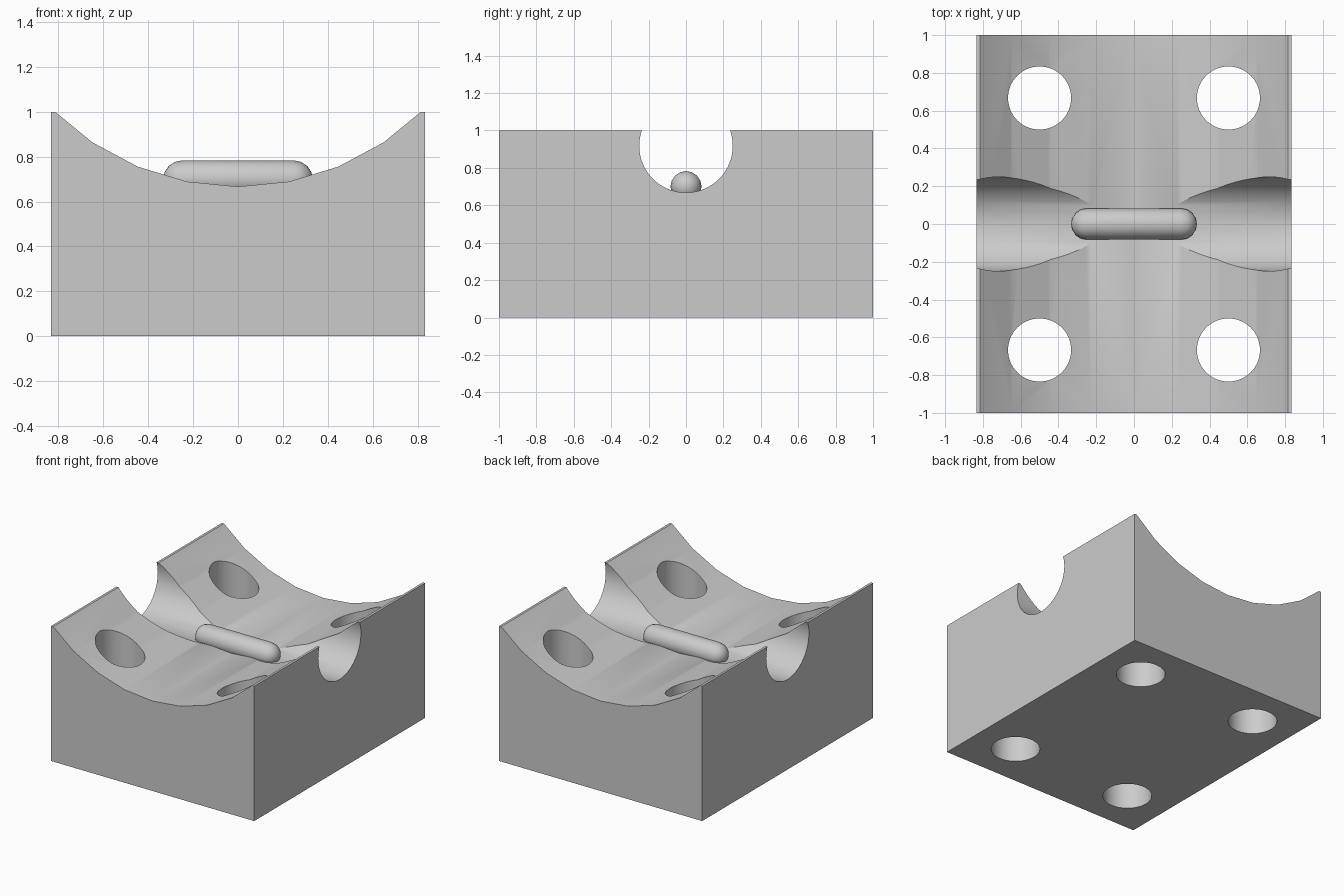
import bpy, bmesh, math
from mathutils import Matrix

if "Cube" in bpy.data.objects:
    bpy.data.objects.remove(bpy.data.objects["Cube"])

grey = bpy.data.materials.new("plain grey")
grey.diffuse_color = (0.6, 0.6, 0.6, 1)
grey.use_nodes = True
grey.node_tree.nodes["Principled BSDF"].inputs["Base Color"].default_value = grey.diffuse_color


def add_object(name, bm):
    bmesh.ops.recalc_face_normals(bm, faces=bm.faces)
    mesh = bpy.data.meshes.new(name)
    bm.to_mesh(mesh)
    bm.free()
    ob = bpy.data.objects.new(name, mesh)
    bpy.context.collection.objects.link(ob)
    mesh.materials.append(grey)
    return ob


def cylinder(name, radius, depth, matrix, sides=64):
    bm = bmesh.new()
    bmesh.ops.create_cone(bm, cap_ends=True, segments=sides, radius1=radius,
                          radius2=radius, depth=depth, matrix=matrix)
    return add_object(name, bm)


def smooth(ob):
    bpy.ops.object.select_all(action='DESELECT')
    bpy.context.view_layer.objects.active = ob
    ob.select_set(True)
    bpy.ops.object.shade_smooth_by_angle(angle=math.radians(30))


# Block with the broad hollow as an extruded profile
W, R, CZ = 0.833, 1.1667, 1.8333
arc = []
for i in range(-3, 4):
    a = i * math.pi / 16
    arc.append((R * math.sin(a), CZ - R * math.cos(a)))
profile = [(-W, 0), (W, 0), (W, 1), (0.815, 1)] + arc[::-1] + [(-0.815, 1), (-W, 1)]
bm = bmesh.new()
face = bm.faces.new([bm.verts.new((x, -1, z)) for x, z in profile])
ext = bmesh.ops.extrude_face_region(bm, geom=[face])
bmesh.ops.translate(bm, vec=(0, 2, 0),
                    verts=[v for v in ext['geom'] if isinstance(v, bmesh.types.BMVert)])
block = add_object("block", bm)

# Cutters: cross channel and four bolt holes
cutters = [cylinder("channel_cutter", 0.25, 2.4,
                    Matrix.Translation((0, 0, 0.918)) @ Matrix.Rotation(math.pi / 2, 4, 'Y'))]
for x in (-0.5, 0.5):
    for y in (-0.667, 0.667):
        cutters.append(cylinder("hole_cutter", 0.167, 3, Matrix.Translation((x, y, 0.5))))
bpy.context.view_layer.objects.active = block
for c in cutters:
    mod = block.modifiers.new("cut", 'BOOLEAN')
    mod.operation = 'DIFFERENCE'
    mod.solver = 'EXACT'
    mod.object = c
    bpy.ops.object.modifier_apply(modifier=mod.name)
for c in cutters:
    bpy.data.objects.remove(c)
smooth(block)

# Round-ended pin lying in the channel
r, half, sides = 0.083, 0.25, 16
bm = bmesh.new()
rings = []
steps = [(s, t * math.pi / 8) for s, order in ((-1, (3, 2, 1, 0)), (1, (0, 1, 2, 3))) for t in order]
for s, t in steps:
    x, rad = s * (half + r * math.sin(t)), r * math.cos(t)
    rings.append([bm.verts.new((x, rad * math.cos(k * 2 * math.pi / sides),
                                0.70 + rad * math.sin(k * 2 * math.pi / sides)))
                  for k in range(sides)])
for a, b in zip(rings, rings[1:]):
    for k in range(sides):
        n = (k + 1) % sides
        bm.faces.new((a[k], a[n], b[n], b[k]))
for ring, s in ((rings[0], -1), (rings[-1], 1)):
    tip = bm.verts.new((s * (half + r), 0, 0.70))
    for k in range(sides):
        bm.faces.new((ring[k], ring[(k + 1) % sides], tip))
pin = add_object("pin", bm)
smooth(pin)
